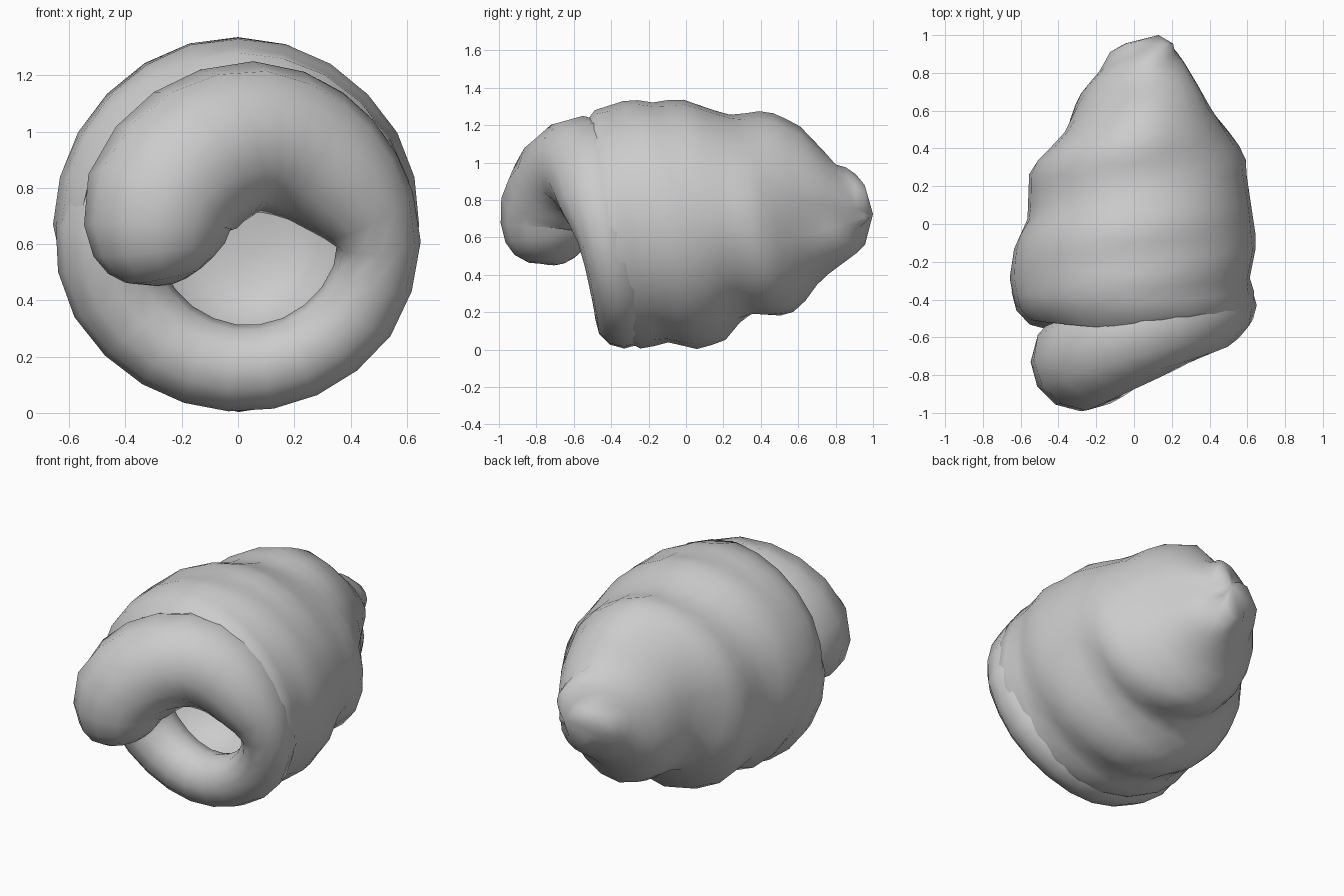
import bpy, math
from mathutils import Vector

if "Cube" in bpy.data.objects:
    bpy.data.objects.remove(bpy.data.objects["Cube"])


def interp(table, y):
    # piecewise linear lookup
    if y <= table[0][0]:
        return table[0][1]
    for (a, va), (b, vb) in zip(table, table[1:]):
        if y <= b:
            return va + (vb - va) * (y - a) / (b - a)
    return table[-1][1]


def grid_object(name, rings, cap):
    # skin a list of equal-length closed rings
    n = len(rings[0])
    verts = [v for r in rings for v in r]
    faces = []
    for i in range(len(rings) - 1):
        for j in range(n):
            k = (j + 1) % n
            faces.append((i * n + j, i * n + k, (i + 1) * n + k, (i + 1) * n + j))
    if cap:
        faces.append(tuple(reversed(range(n))))
        faces.append(tuple(range(len(verts) - n, len(verts))))
    me = bpy.data.meshes.new(name)
    me.from_pydata(verts, [], faces)
    ob = bpy.data.objects.new(name, me)
    bpy.context.collection.objects.link(ob)
    bpy.context.view_layer.objects.active = ob
    bpy.ops.object.select_all(action='DESELECT')
    ob.select_set(True)
    bpy.ops.object.mode_set(mode='EDIT')
    bpy.ops.mesh.select_all(action='SELECT')
    bpy.ops.mesh.remove_doubles(threshold=0.0005)
    bpy.ops.mesh.normals_make_consistent(inside=False)
    bpy.ops.object.mode_set(mode='OBJECT')
    bpy.ops.object.shade_smooth_by_angle(angle=math.radians(65))
    return ob


# Shell body: four radius profiles (distance from axis along y), blended
# around the axis with a helical shear so that the ridges spiral
SIDES, SHEAR = 24, 0.14
top = [(-.58, .53), (-.52, .6), (-.3, .67), (-.17, .65), (-.04, .675), (.22, .585),
       (.43, .6), (.6, .51), (.73, .365), (.8, .28), (.87, .255), (.94, .19), (1, 0)]
right = [(-.5, .61), (-.38, .645), (-.3, .61), (-.1, .65), (.1, .62), (.37, .58),
         (.56, .39), (.67, .29), (.8, .19), (.92, .1), (1, 0)]
bottom = [(-.49, .48), (-.4, .59), (-.23, .67), (-.1, .63), (.07, .67), (.22, .615),
          (.33, .47), (.5, .505), (.6, .485), (.72, .33), (.93, .19), (1, 0)]
left = [(-.6, .53), (-.5, .61), (-.3, .66), (-.1, .63), (0, .565), (.27, .555),
        (.33, .51), (.45, .4), (.6, .375), (.7, .35), (.82, .27), (.92, .24), (1, .1)]
quads = [top, right, bottom, left]
rim_y = [(0, -.56), (1, -.50), (2, -.45), (3, -.50), (4, -.56)]
axis_x = [(.3, 0), (1, .13)]
axis_z = [(.3, .67), (1, .725)]


def radius(q, y):
    i, f = int(q) % 4, q % 1
    r = ((1 - f) * interp(quads[i], y - SHEAR * f)
         + f * interp(quads[(i + 1) % 4], y + SHEAR * (1 - f)))
    return min(r, .8 * math.sqrt(max(0, 1 - y)))


# Hollow mouth first, then the outer wall back to the apex
mouth = [(0, 0.0), (.15, -.01), (.28, -.06), (.38, -.18), (.44, -.32)]
rings = []
for r, y in mouth:
    k = max(0, 1 - r / .44)
    rings.append([Vector((.06 * k + r * math.sin(2 * math.pi * j / SIDES), y,
                          .67 - .1 * k + r * math.cos(2 * math.pi * j / SIDES)))
                  for j in range(SIDES)])
STEPS = 22
for s in range(STEPS + 1):
    ring = []
    for j in range(SIDES):
        q, a = 4 * j / SIDES, 2 * math.pi * j / SIDES
        y0 = interp(rim_y, q)
        t = s / STEPS
        t = t + .12 * math.sin(math.pi * t) * t
        y = y0 + (1 - y0) * min(t, 1)
        r = radius(q, y) if s < STEPS else 0
        if s == 0:
            r *= .93
        ring.append(Vector((interp(axis_x, y) + r * math.sin(a), y,
                            interp(axis_z, y) + r * math.cos(a))))
    rings.append(ring)
grid_object("shell_body", rings, False)

# Outer whorl: rounded tube starting at the front tip and circling the mouth
keys = [(-.26, -.72, .455, .03), (-.265, -.72, .49, .14), (-.28, -.73, .58, .235),
        (-.275, -.72, .75, .275), (-.14, -.64, .91, .28), (.06, -.55, .98, .27),
        (.25, -.49, .92, .25), (.40, -.47, .79, .21), (.50, -.43, .60, .15),
        (.42, -.37, .36, .15), (.22, -.34, .20, .15), (-.02, -.33, .16, .155),
        (-.25, -.32, .24, .165), (-.42, -.33, .42, .18), (-.45, -.36, .64, .20),
        (-.38, -.35, .86, .19)]


def spline(p0, p1, p2, p3, t):
    return tuple(.5 * (2 * b + (c - a) * t + (2 * a - 5 * b + 4 * c - d) * t * t
                       + (3 * b - a - 3 * c + d) * t ** 3)
                 for a, b, c, d in zip(p0, p1, p2, p3))


ext = [keys[0]] + keys + [keys[-1]]
path = []
for i in range(len(keys) - 1):
    for t in (0, .5):
        path.append(spline(*ext[i:i + 4], t))
path.append(keys[-1])
rings = []
for i, p in enumerate(path):
    t = (Vector(path[min(i + 1, len(path) - 1)][:3])
         - Vector(path[max(i - 1, 0)][:3])).normalized()
    up = Vector((0, 1, 0))
    b = (up - t * up.dot(t)).normalized()
    n = t.cross(b)
    rings.append([Vector(p[:3]) + p[3] * (b * math.cos(math.pi * j / 6)
                                          + n * math.sin(math.pi * j / 6))
                  for j in range(12)])
grid_object("outer_whorl", rings, True)
